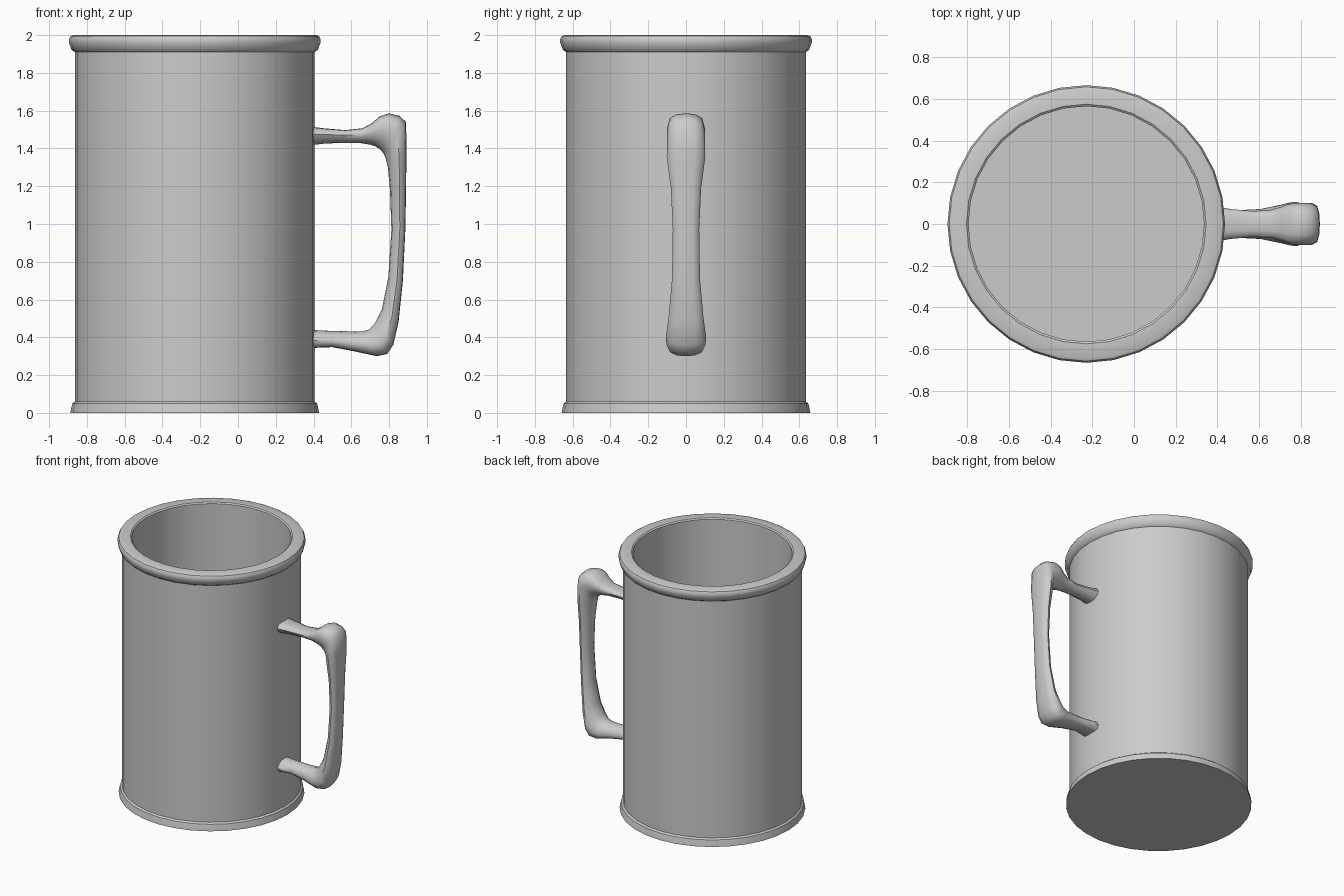
import bpy, bmesh, math

CX = -0.229      # axis of the mug body
SIDES = 32


def make_object(name, bm, angle):
    bmesh.ops.recalc_face_normals(bm, faces=bm.faces)
    mesh = bpy.data.meshes.new(name)
    bm.to_mesh(mesh)
    bm.free()
    obj = bpy.data.objects.new(name, mesh)
    bpy.context.collection.objects.link(obj)
    bpy.ops.object.select_all(action='DESELECT')
    obj.select_set(True)
    bpy.context.view_layer.objects.active = obj
    bpy.ops.object.shade_smooth_by_angle(angle=math.radians(angle))
    return obj


def skin(bm, rings):
    # bridge closed rings in order and cap both ends
    loops = [[bm.verts.new(p) for p in ring] for ring in rings]
    n = len(loops[0])
    for a, b in zip(loops, loops[1:]):
        for i in range(n):
            j = (i + 1) % n
            bm.faces.new((a[i], a[j], b[j], b[i]))
    bm.faces.new(loops[0][::-1])
    bm.faces.new(loops[-1])


# Mug body: base foot, wall, rolled rim and hollow inside (radius, z)
profile = [(0.658, 0), (0.656, 0.015), (0.648, 0.05), (0.635, 0.06),
           (0.635, 1.91), (0.652, 1.922), (0.666, 1.96), (0.666, 1.978),
           (0.658, 1.994), (0.645, 2.0), (0.575, 2.0), (0.565, 1.992),
           (0.565, 0.10)]
turns = [2 * math.pi * i / SIDES for i in range(SIDES)]
bm = bmesh.new()
skin(bm, [[(CX + r * math.cos(t), r * math.sin(t), z) for t in turns]
          for r, z in profile])
make_object("mug_body", bm, 35)

# Handle: stations of outer x, z, inner x, z and half width
stations = [
    (0.37, 1.517, 0.37, 1.415, 0.088), (0.46, 1.506, 0.46, 1.426, 0.072),
    (0.57, 1.497, 0.57, 1.430, 0.062), (0.66, 1.507, 0.65, 1.428, 0.068),
    (0.71, 1.535, 0.70, 1.420, 0.082), (0.75, 1.570, 0.73, 1.410, 0.096),
    (0.80, 1.586, 0.753, 1.395, 0.100), (0.855, 1.573, 0.770, 1.375, 0.100),
    (0.890, 1.540, 0.780, 1.355, 0.100), (0.892, 1.39, 0.793, 1.30, 0.102),
    (0.890, 1.20, 0.805, 1.18, 0.080), (0.886, 0.97, 0.812, 0.97, 0.070),
    (0.873, 0.70, 0.796, 0.72, 0.074), (0.850, 0.48, 0.762, 0.55, 0.092),
    (0.822, 0.36, 0.725, 0.475, 0.106), (0.79, 0.312, 0.695, 0.442, 0.104),
    (0.735, 0.300, 0.655, 0.431, 0.092), (0.62, 0.325, 0.59, 0.432, 0.072),
    (0.50, 0.348, 0.49, 0.434, 0.066), (0.37, 0.343, 0.37, 0.440, 0.088)]

# Half section: depth from outer to inner side, share of the half width
half = [(0, 0), (0.03, 0.5), (0.13, 0.85), (0.40, 1.0), (0.72, 0.8),
        (0.94, 0.42), (1, 0)]
section = half + [(d, -w) for d, w in half[-2:0:-1]]
bm = bmesh.new()
skin(bm, [[(ox + (ix - ox) * d, hw * w, oz + (iz - oz) * d)
           for d, w in section] for ox, oz, ix, iz, hw in stations])
make_object("handle", bm, 50)
